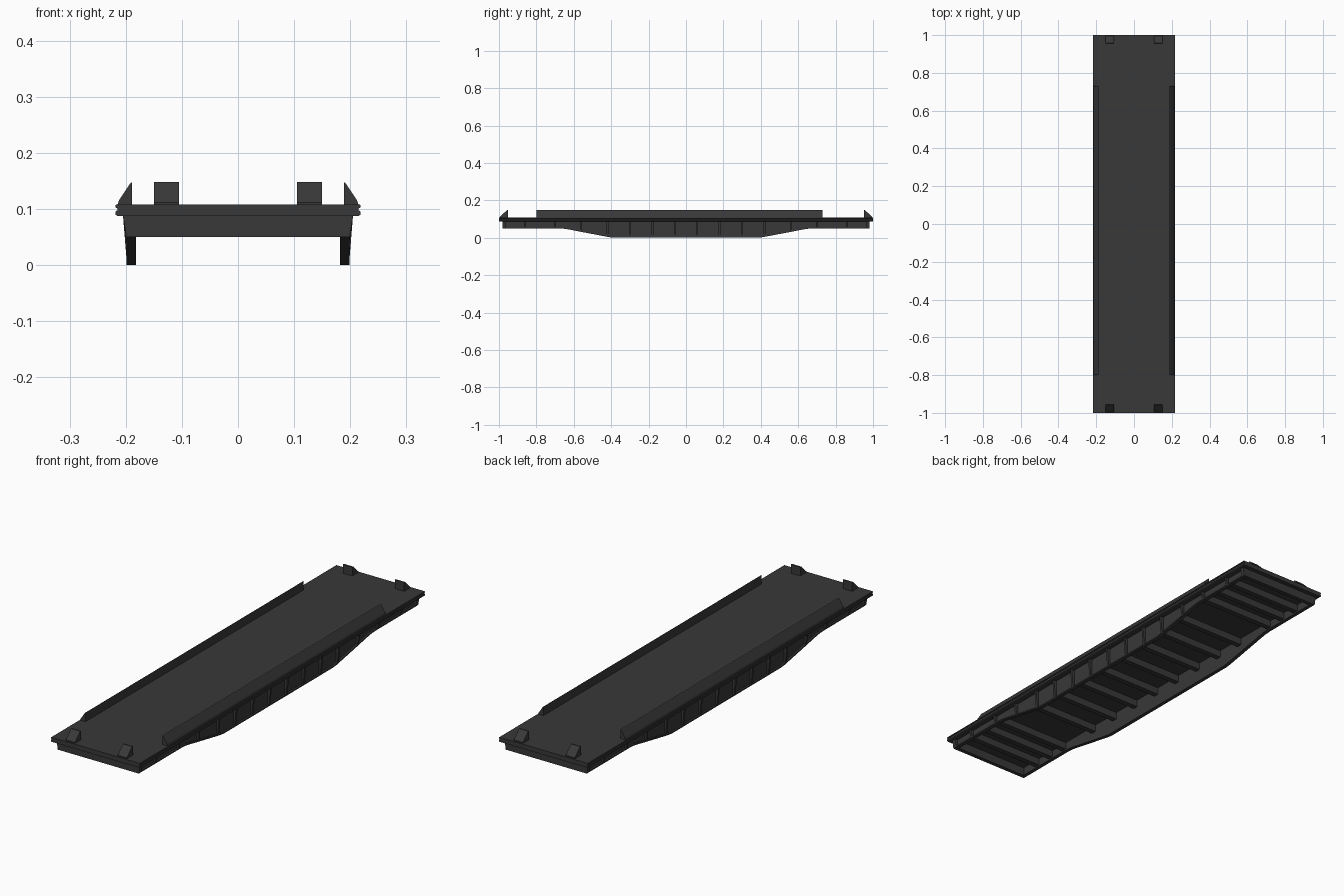
import bpy, bmesh
from mathutils import Vector

if "Cube" in bpy.data.objects:
    bpy.data.objects.remove(bpy.data.objects["Cube"])

mat = bpy.data.materials.new("dark_grey")
mat.diffuse_color = (0.04, 0.04, 0.04, 1)
mat.use_nodes = True
mat.node_tree.nodes["Principled BSDF"].inputs["Base Color"].default_value = mat.diffuse_color


def finish(name, bm):
    bmesh.ops.recalc_face_normals(bm, faces=bm.faces)
    me = bpy.data.meshes.new(name)
    bm.to_mesh(me)
    bm.free()
    me.materials.append(mat)
    ob = bpy.data.objects.new(name, me)
    bpy.context.collection.objects.link(ob)
    return ob


def prism(bm, pts, axis, a, b):
    """Extrude a 2D profile along an axis: 'x' takes (y,z), 'y' takes (x,z)."""
    def co(p, t):
        return (t, p[0], p[1]) if axis == 'x' else (p[0], t, p[1])
    v = [bm.verts.new(co(p, a)) for p in pts]
    f = bm.faces.new(v)
    r = bmesh.ops.extrude_face_region(bm, geom=[f])
    d = Vector((b - a, 0, 0)) if axis == 'x' else Vector((0, b - a, 0))
    bmesh.ops.translate(bm, vec=d, verts=[g for g in r['geom'] if isinstance(g, bmesh.types.BMVert)])


def mirror(ob, x=True, y=False):
    m = ob.modifiers.new("mirror", 'MIRROR')
    m.use_axis = (x, y, False)


# Deck with a shallow groove along its rim
bm = bmesh.new()
half = [(0.215, 0.088), (0.218, 0.090), (0.218, 0.096), (0.215, 0.098),
        (0.215, 0.101), (0.218, 0.103), (0.218, 0.107), (0.217, 0.108)]
prism(bm, half + [(-x, z) for x, z in reversed(half)], 'y', -1, 1)
finish("deck", bm)

# Low wedge-section rails along both deck edges
bm = bmesh.new()
prism(bm, [(0.189, 0.107), (0.215, 0.107), (0.212, 0.116), (0.192, 0.146),
           (0.189, 0.148)], 'y', -0.8, 0.73)
mirror(finish("deck_rail", bm))

# Wedge stops at the deck corners
bm = bmesh.new()
prism(bm, [(0.952, 0.107), (0.994, 0.107), (0.994, 0.112), (0.957, 0.148),
           (0.952, 0.148)], 'x', 0.105, 0.150)
mirror(finish("end_stop", bm), True, True)

# Fish-belly lower edge of the side sills
right = [(0, 0.0), (0.385, 0.0), (0.41, 0.003), (0.50, 0.020), (0.58, 0.035),
         (0.62, 0.043), (0.65, 0.048), (0.68, 0.050), (0.975, 0.050)]
belly = [(-y, z) for y, z in reversed(right[1:])] + right


def belly_z(y):
    y = abs(y)
    for (y0, z0), (y1, z1) in zip(right, right[1:]):
        if y <= y1:
            return z0 + (z1 - z0) * (y - y0) / (y1 - y0)
    return 0.05


# Side sill web
bm = bmesh.new()
prism(bm, belly + [(0.975, 0.089), (-0.975, 0.089)], 'x', 0.184, 0.191)
mirror(finish("side_sill", bm))

# Flange following the lower edge
bm = bmesh.new()
prism(bm, belly + [(y, z + 0.006) for y, z in reversed(belly)], 'x', 0.182, 0.199)
mirror(finish("sill_flange", bm))

# Tapered stiffening ribs outside the sills
bm = bmesh.new()
ribs = [0.06 + 0.12 * i for i in range(4)] + [0.56, 0.70, 0.86]
for y in ribs:
    z = belly_z(y) + 0.003
    prism(bm, [(0.188, z), (0.198, z), (0.205, 0.089), (0.188, 0.089)],
          'y', y - 0.005, y + 0.005)
mirror(finish("sill_rib", bm), True, True)

# End sills closing the frame
bm = bmesh.new()
prism(bm, [(-0.199, 0.050), (0.199, 0.050), (0.205, 0.089), (-0.205, 0.089)],
      'y', 0.962, 0.98)
mirror(finish("end_sill", bm), False, True)

# Cross beams under the deck
bm = bmesh.new()
for y in [0.07, 0.21, 0.35, 0.49, 0.69, 0.78, 0.87]:
    prism(bm, [(y - 0.012, 0.056), (y + 0.012, 0.056), (y + 0.012, 0.089),
               (y - 0.012, 0.089)], 'x', -0.186, 0.186)
mirror(finish("cross_beam", bm), False, True)
